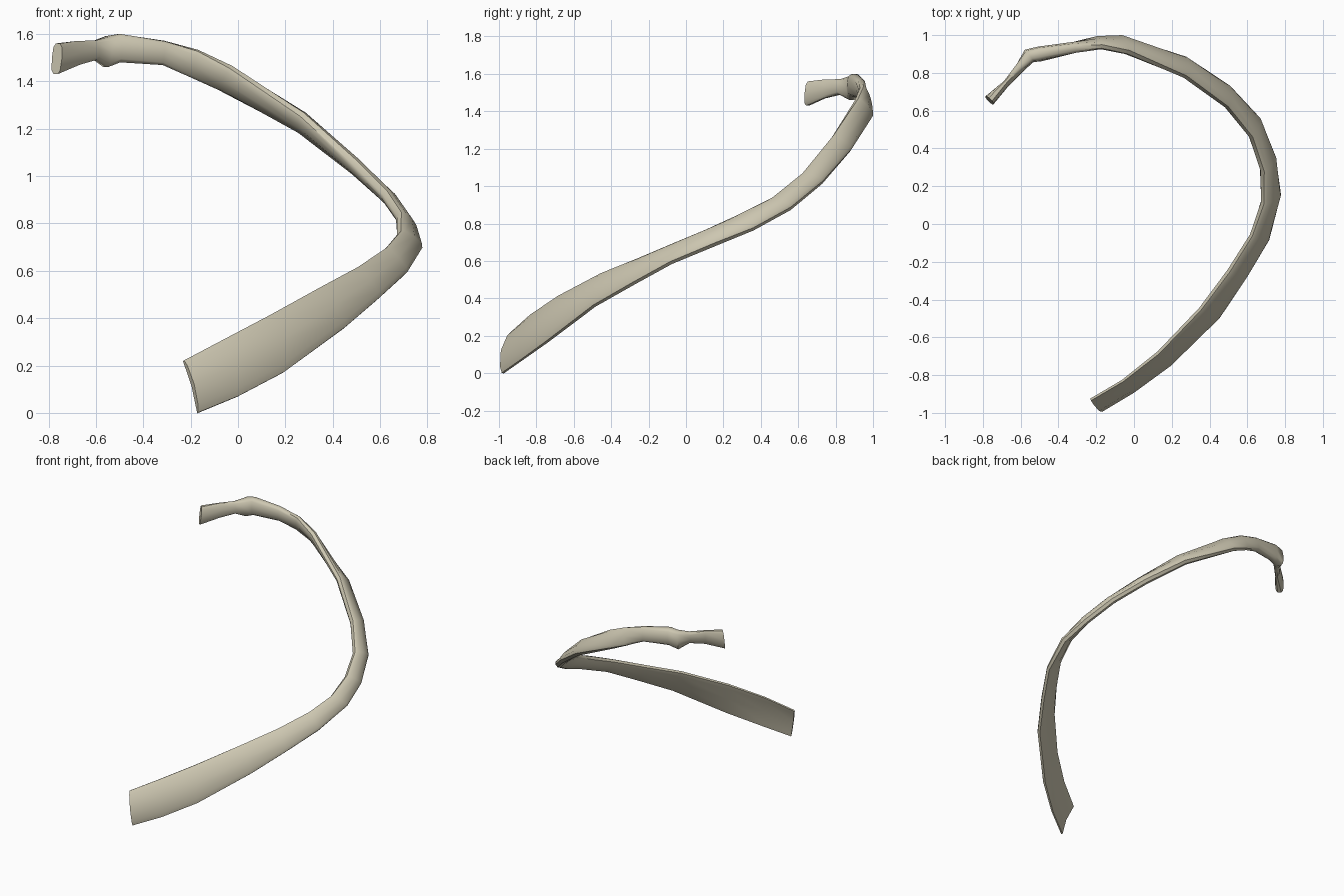
import bpy
import bmesh
from mathutils import Vector

default_cube = bpy.data.objects.get("Cube")
if default_cube:
    bpy.data.objects.remove(default_cube, do_unlink=True)

# Bone colour
bone = bpy.data.materials.new("pale bone")
bone.use_nodes = True
colour = (0.61, 0.57, 0.44, 1)
bone.diffuse_color = colour
bone.node_tree.nodes["Principled BSDF"].inputs["Base Color"].default_value = colour

# Stations along the rib: upper edge, lower edge, thickness
stations = [
    ((-.23, -.93, .22), (-.17, -.98, 0), .03),
    ((-.06, -.83, .31), (0, -.88, .07), .03),
    ((.13, -.68, .41), (.19, -.74, .17), .04),
    ((.35, -.45, .53), (.45, -.49, .36), .045),
    ((.5, -.25, .61), (.59, -.28, .48), .05),
    ((.62, -.06, .69), (.71, -.08, .59), .05),
    ((.68, .11, .76), (.77, .16, .69), .06),
    ((.68, .28, .84), (.74, .36, .77), .06),
    ((.62, .46, .93), (.66, .56, .88), .06),
    ((.49, .62, 1.06), (.5, .73, 1.02), .06),
    ((.27, .78, 1.26), (.27, .88, 1.19), .06),
    ((-.03, .91, 1.46), (-.08, .99, 1.37), .06),
    ((-.17, .94, 1.53), (-.2, .98, 1.42), .05),
    ((-.31, .93, 1.57), (-.32, .94, 1.47), .06),
    ((-.5, .9, 1.6), (-.5, .9, 1.48), .08),
    ((-.55, .89, 1.59), (-.56, .89, 1.46), .08),
    ((-.61, .83, 1.57), (-.6, .82, 1.49), .05),
    ((-.68, .75, 1.57), (-.67, .74, 1.47), .03),
    ((-.76, .66, 1.56), (-.77, .65, 1.43), .06),
]
tops = [Vector(s[0]) for s in stations]
bottoms = [Vector(s[1]) for s in stations]
centres = [(t + b) / 2 for t, b in zip(tops, bottoms)]
last = len(stations) - 1

# Half-section: position across the blade and share of the thickness
half_section = [(0, .2), (.12, .42), (.5, .5), (.88, .42), (1, .2)]


def make_ring(bm, i):
    """Rounded blade section, bowed outward near the front end."""
    tangent = centres[min(i + 1, last)] - centres[max(i - 1, 0)]
    across = bottoms[i] - tops[i]
    outward = across.cross(tangent).normalized()
    if outward.dot(Vector((centres[i].x, centres[i].y, 0))) < 0:
        outward.negate()
    thickness = stations[i][2]
    bow = max(0, 1 - i / 5) * .025
    ring = []
    for side, points in ((1, half_section), (-1, half_section[::-1])):
        for along, share in points:
            shift = side * share * thickness + bow * 4 * along * (1 - along)
            ring.append(bm.verts.new(tops[i] + across * along + outward * shift))
    return ring


# Rib shaft, head and front end in one skin
bm = bmesh.new()
rings = [make_ring(bm, i) for i in range(last + 1)]
count = len(rings[0])
for first, second in zip(rings, rings[1:]):
    for k in range(count):
        n = (k + 1) % count
        bm.faces.new((first[k], first[n], second[n], second[k]))
bm.faces.new(rings[0])
bm.faces.new(rings[-1])
bmesh.ops.recalc_face_normals(bm, faces=bm.faces)

mesh = bpy.data.meshes.new("rib")
bm.to_mesh(mesh)
bm.free()
mesh.materials.append(bone)
rib = bpy.data.objects.new("rib", mesh)
bpy.context.collection.objects.link(rib)

# Smooth skin with crisp ends
bpy.context.view_layer.objects.active = rib
rib.select_set(True)
bpy.ops.object.shade_smooth_by_angle(angle=.8)
